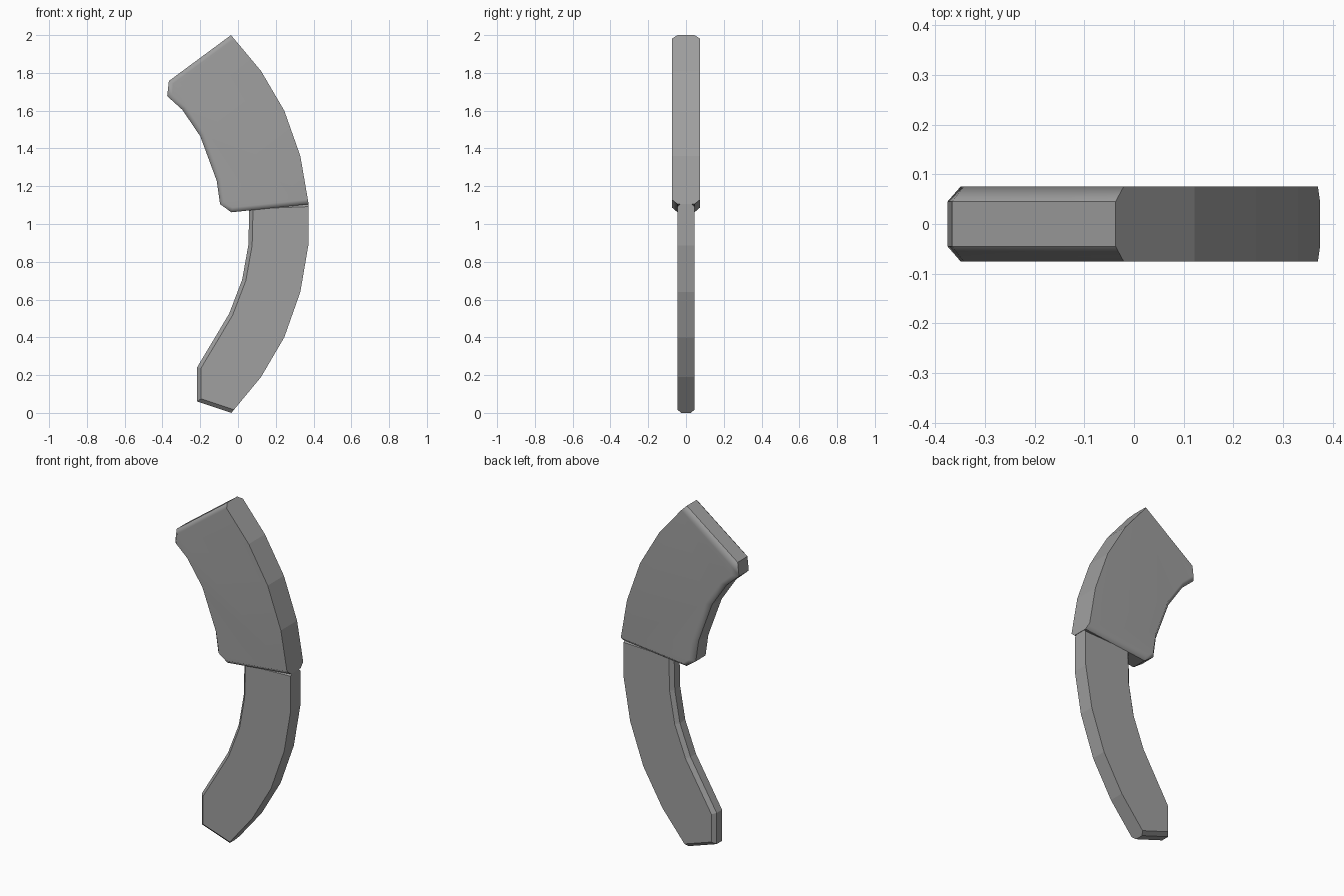
import bpy, bmesh
from mathutils import Vector

if "Cube" in bpy.data.objects:
    bpy.data.objects.remove(bpy.data.objects["Cube"])

grey = bpy.data.materials.new("grey_metal")
grey.diffuse_color = (0.35, 0.35, 0.35, 1)
grey.use_nodes = True
grey.node_tree.nodes["Principled BSDF"].inputs["Base Color"].default_value = grey.diffuse_color


def inset_outline(pts, widths):
    """Shift each edge inward by its own width and re-intersect neighbours."""
    n, out = len(pts), []
    for i in range(n):
        a, p, b = Vector(pts[i - 1]), Vector(pts[i]), Vector(pts[(i + 1) % n])
        d1, d2 = (p - a).normalized(), (b - p).normalized()
        w1, w2 = widths[i - 1], widths[i]
        n1, n2 = Vector((d1.y, -d1.x)), Vector((d2.y, -d2.x))   # inward (clockwise)
        det = n1.x * n2.y - n1.y * n2.x
        c1, c2 = n1.dot(p) + w1, n2.dot(p) + w2
        if w1 == 0 and w2 == 0 or abs(det) < 1e-4:
            out.append(p + n1 * w1)
        else:
            out.append(Vector(((c1 * n2.y - c2 * n1.y) / det,
                               (n1.x * c2 - n2.x * c1) / det)))
    return out


def bevelled_plate(name, pts, plain, half, rim, width, smooth):
    """Plate from a clockwise x-z outline; the first `plain` edges stay unbevelled."""
    n = len(pts)
    inner = inset_outline(pts, [0 if i < plain else width for i in range(n)])
    bm = bmesh.new()
    rings = [[bm.verts.new((p[0], y, p[1])) for p in ring]
             for ring, y in ((inner, -half), (pts, -rim), (pts, rim), (inner, half))]
    caps = [bm.faces.new(rings[0]), bm.faces.new(rings[3][::-1])]
    for f in caps:
        f.smooth = smooth
    for k in range(3):
        for i in range(n):
            j = (i + 1) % n
            f = bm.faces.new((rings[k][i], rings[k + 1][i],
                              rings[k + 1][j], rings[k][j]))
            f.smooth = smooth and k != 1 and i >= plain
    bmesh.ops.recalc_face_normals(bm, faces=bm.faces)
    me = bpy.data.meshes.new(name)
    bm.to_mesh(me)
    bm.free()
    me.materials.append(grey)
    ob = bpy.data.objects.new(name, me)
    bpy.context.collection.objects.link(ob)
    if smooth:
        # keep the broad sides flat, blend only across the bevel
        mod = ob.modifiers.new("weighted", 'WEIGHTED_NORMAL')
        mod.keep_sharp = True
    return ob


# thick upper section: plain outer curve first, then bevelled bottom, inside and top
bevelled_plate("upper_limb",
               [(-0.037, 2.0), (0.122, 1.81), (0.245, 1.6), (0.33, 1.36), (0.374, 1.105),
                (-0.035, 1.062), (-0.095, 1.105), (-0.113, 1.23), (-0.2, 1.465),
                (-0.295, 1.605), (-0.375, 1.677), (-0.366, 1.757)],
               4, 0.075, 0.045, 0.025, True)

# thin lower section, its top end buried in the upper one
bevelled_plate("lower_limb",
               [(0.372, 1.112), (0.372, 0.885), (0.33, 0.64), (0.245, 0.4), (0.122, 0.19),
                (-0.035, 0.0), (-0.216, 0.06), (-0.216, 0.242), (-0.047, 0.525),
                (0.022, 0.705), (0.055, 0.89), (0.06, 1.1)],
               5, 0.045, 0.025, 0.02, False)
